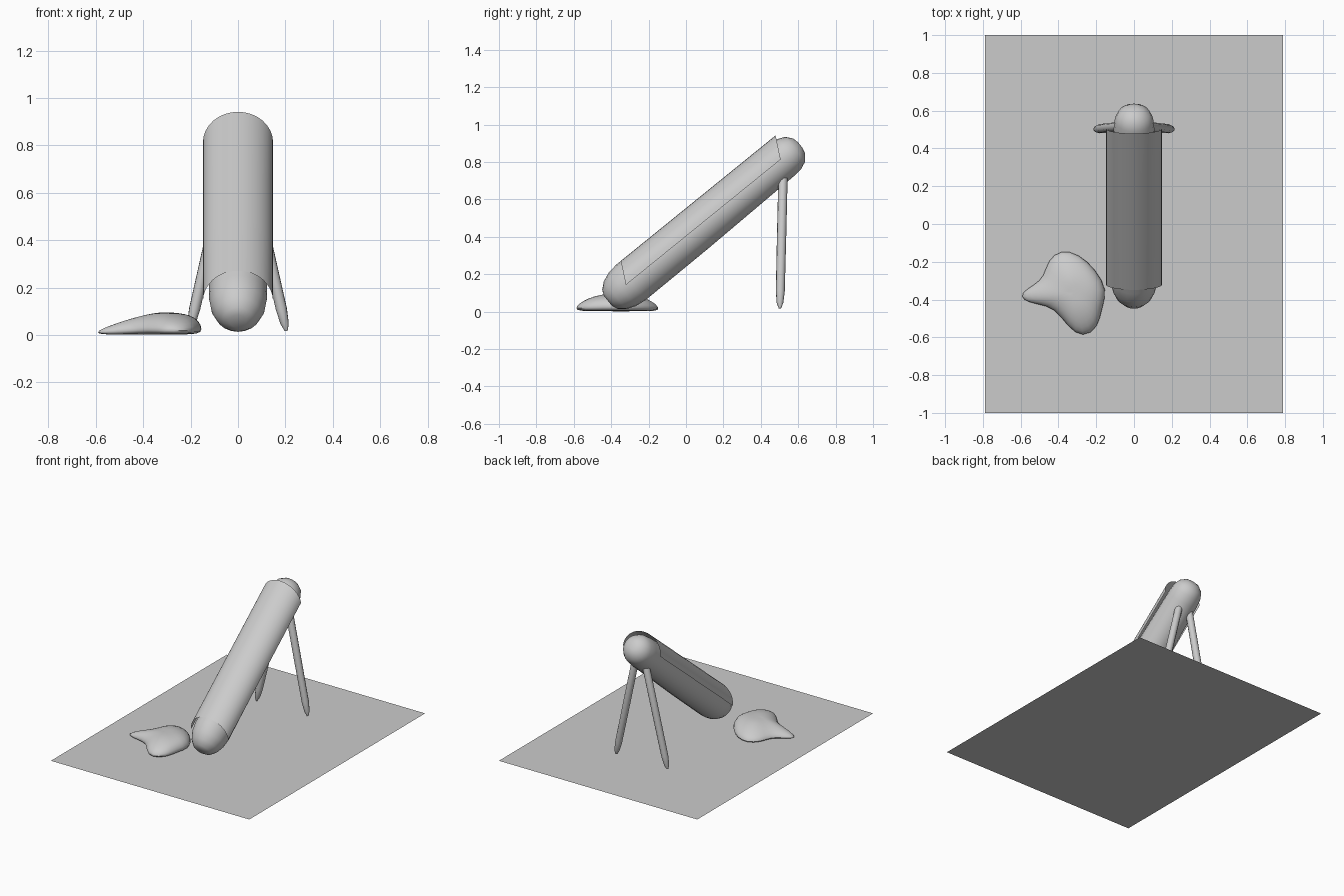
import bpy, bmesh, math
from mathutils import Vector, Matrix

if "Cube" in bpy.data.objects:
    bpy.data.objects.remove(bpy.data.objects["Cube"])


def finish(bm, name, angle=50, closed=True, subsurf=0):
    if closed:
        bmesh.ops.recalc_face_normals(bm, faces=bm.faces[:])
    me = bpy.data.meshes.new(name)
    bm.to_mesh(me)
    bm.free()
    ob = bpy.data.objects.new(name, me)
    bpy.context.collection.objects.link(ob)
    if subsurf:
        m = ob.modifiers.new("Smooth", 'SUBSURF')
        m.levels = m.render_levels = subsurf
    bpy.ops.object.select_all(action='DESELECT')
    ob.select_set(True)
    bpy.context.view_layer.objects.active = ob
    bpy.ops.object.shade_smooth_by_angle(angle=math.radians(angle))
    return ob


def skin(bm, rings, loop=True, caps=True):
    """Join equal-length rings of points with quads."""
    vs = [[bm.verts.new(p) for p in r] for r in rings]
    n = len(vs[0])
    for a, b in zip(vs, vs[1:]):
        for i in range(n if loop else n - 1):
            j = (i + 1) % n
            bm.faces.new((a[i], a[j], b[j], b[i]))
    if caps:
        bm.faces.new(vs[0][::-1])
        bm.faces.new(vs[-1])


def tilt(x, t, n):
    """Tube space (across, along, above) to world."""
    return (x, 0.777 * t - 0.63 * n, 0.63 * t + 0.777 * n)


def circle(r, k, sides):
    return [(r * math.cos(2 * math.pi * i / sides), r * math.sin(2 * math.pi * i / sides), k)
            for i in range(sides)]


# ground sheet
bm = bmesh.new()
bm.faces.new([bm.verts.new(p) for p in
              ((-0.79, -1, 0), (0.79, -1, 0), (0.79, 1, 0), (-0.79, 1, 0))])
finish(bm, "ground_sheet", closed=False)

# leaning tube with rounded ends
profile = [(-0.288, 0.035), (-0.275, 0.065), (-0.24, 0.095), (-0.19, 0.115), (-0.13, 0.123),
           (0.3, 0.12), (0.90, 0.108), (0.96, 0.102), (1.0, 0.085), (1.028, 0.05), (1.035, 0.02)]
bm = bmesh.new()
skin(bm, [[tilt(x, t, 0.307 + n) for x, n, _ in circle(r, 0, 20)] for t, r in profile])
finish(bm, "tube_body", 60)

# half shell over the upper side, ends cut nearly upright
bm = bmesh.new()
rings = []
for t0 in (-0.16, 0.2, 0.55, 0.905):
    ring = []
    for i in range(17):
        a = math.pi * i / 16
        s = math.sin(a)
        ring.append(tilt(0.148 * math.cos(a), t0 + 0.06 * s, 0.313 + 0.117 * s))
    rings.append(ring)
skin(bm, rings, loop=False, caps=False)
finish(bm, "upper_shell", 60, closed=False)

# pair of rear legs
for side, name in ((-1, "left_leg"), (1, "right_leg")):
    top, foot = Vector((side * 0.03, 0.52, 0.78)), Vector((side * 0.204, 0.502, 0.018))
    d = foot - top
    M = Matrix.Translation(top) @ d.to_track_quat('Z', 'Y').to_matrix().to_4x4()
    bm = bmesh.new()
    prof = [(0, 0.018), (0.04, 0.025), (0.5, 0.025), (0.88, 0.024), (0.96, 0.018), (1, 0.007)]
    skin(bm, [[M @ Vector(p) for p in circle(r, k * d.length, 10)] for k, r in prof])
    finish(bm, name, 60)

# flat lobed lump lying beside the tube
outline = [(-0.605, -0.365), (-0.53, -0.32), (-0.48, -0.28), (-0.46, -0.19), (-0.39, -0.13),
           (-0.29, -0.155), (-0.2, -0.24), (-0.135, -0.35), (-0.17, -0.45), (-0.185, -0.55),
           (-0.27, -0.61), (-0.35, -0.55), (-0.42, -0.445), (-0.52, -0.425), (-0.595, -0.405)]
cx, cy = -0.31, -0.36
levels = [(0.45, 0.002), (0.92, 0.004), (1.01, 0.022), (0.93, 0.058),
          (0.72, 0.082), (0.4, 0.093), (0.12, 0.095)]
bm = bmesh.new()
rings = []
for s, z in levels:
    ring = []
    for px, py in outline:
        x, y = cx + (px - cx) * s, cy + (py - cy) * s
        k = min(1, max(0.4, 1 - (-0.36 - x) * 2.6))
        k *= min(1, max(0.6, 1 - (abs(y + 0.37) - 0.1) * 2.5))
        ring.append((x, y, z * k))
    rings.append(ring)
skin(bm, rings)
finish(bm, "ground_lump", 80, subsurf=1)
